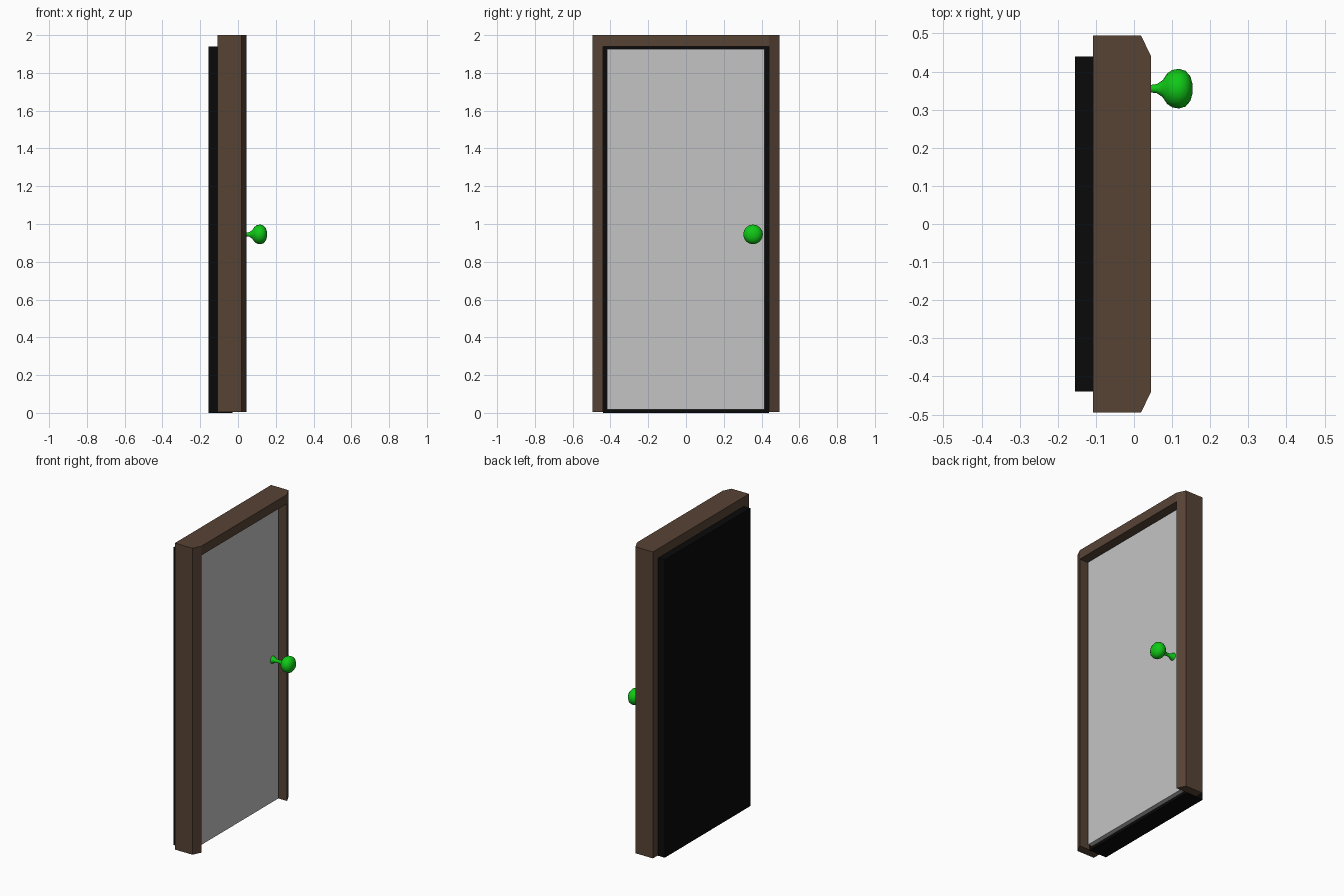
import bpy, bmesh, math
from mathutils import Matrix

cube = bpy.data.objects.get("Cube")
if cube:
    bpy.data.objects.remove(cube, do_unlink=True)


def material(name, color):
    m = bpy.data.materials.new(name)
    m.use_nodes = True
    m.diffuse_color = (*color, 1)
    m.node_tree.nodes["Principled BSDF"].inputs["Base Color"].default_value = (*color, 1)
    return m


brown = material("brown wood", (0.095, 0.056, 0.036))
black = material("black", (0.003, 0.003, 0.003))
grey = material("light grey", (0.55, 0.55, 0.55))
green = material("green", (0.005, 0.58, 0.008))


def add_object(name, bm, mat):
    bmesh.ops.recalc_face_normals(bm, faces=bm.faces)
    mesh = bpy.data.meshes.new(name)
    bm.to_mesh(mesh)
    bm.free()
    mesh.materials.append(mat)
    obj = bpy.data.objects.new(name, mesh)
    bpy.context.collection.objects.link(obj)
    return obj


def prism(name, outline, z0, z1, mat):
    """Extrude an (x, y) outline from z0 up to z1."""
    bm = bmesh.new()
    face = bm.faces.new([bm.verts.new((x, y, z0)) for x, y in outline])
    top = bmesh.ops.extrude_face_region(bm, geom=[face])["geom"]
    bmesh.ops.translate(bm, vec=(0, 0, z1 - z0),
                        verts=[v for v in top if isinstance(v, bmesh.types.BMVert)])
    return add_object(name, bm, mat)


def box(name, x0, x1, y0, y1, z0, z1, mat):
    return prism(name, [(x0, y0), (x1, y0), (x1, y1), (x0, y1)], z0, z1, mat)


# Frame: two posts with slanted fronts, joined by a lintel
BACK, FRONT, INNER, OUTER, HEAD = -0.108, 0.045, 0.44, 0.495, 1.94
for name, s in (("left_post", 1), ("right_post", -1)):
    prism(name, [(BACK, s * INNER), (FRONT, s * INNER), (0.018, s * OUTER), (BACK, s * OUTER)],
          0.004, 2, brown)
box("lintel", BACK, FRONT, -INNER, INNER, HEAD, 2, brown)

# Door slab and its raised front panel
box("door_slab", -0.155, -0.03, -INNER, INNER, 0, HEAD, black)
box("door_panel", -0.03, 0.0, -0.418, 0.416, 0.018, 1.926, grey)

# Knob: turned profile (distance from panel, radius) spun around x
profile = [(0, 0), (0, 0.024), (0.008, 0.021), (0.025, 0.012), (0.045, 0.01), (0.06, 0.012),
           (0.075, 0.022), (0.087, 0.04), (0.1, 0.049), (0.118, 0.052), (0.135, 0.047),
           (0.148, 0.032), (0.153, 0.014), (0.154, 0)]
bm = bmesh.new()
verts = [bm.verts.new((x, 0, r)) for x, r in profile]
edges = [bm.edges.new(pair) for pair in zip(verts, verts[1:])]
bmesh.ops.spin(bm, geom=verts + edges, axis=(1, 0, 0), cent=(0, 0, 0),
               angle=math.tau, steps=16, use_merge=True)
bmesh.ops.remove_doubles(bm, verts=bm.verts, dist=0.0005)
bmesh.ops.transform(bm, matrix=Matrix.Translation((0, 0.355, 0.945)), verts=bm.verts)
knob = add_object("knob", bm, green)
bpy.ops.object.select_all(action="DESELECT")
knob.select_set(True)
bpy.context.view_layer.objects.active = knob
bpy.ops.object.shade_smooth_by_angle(angle=math.radians(50))
